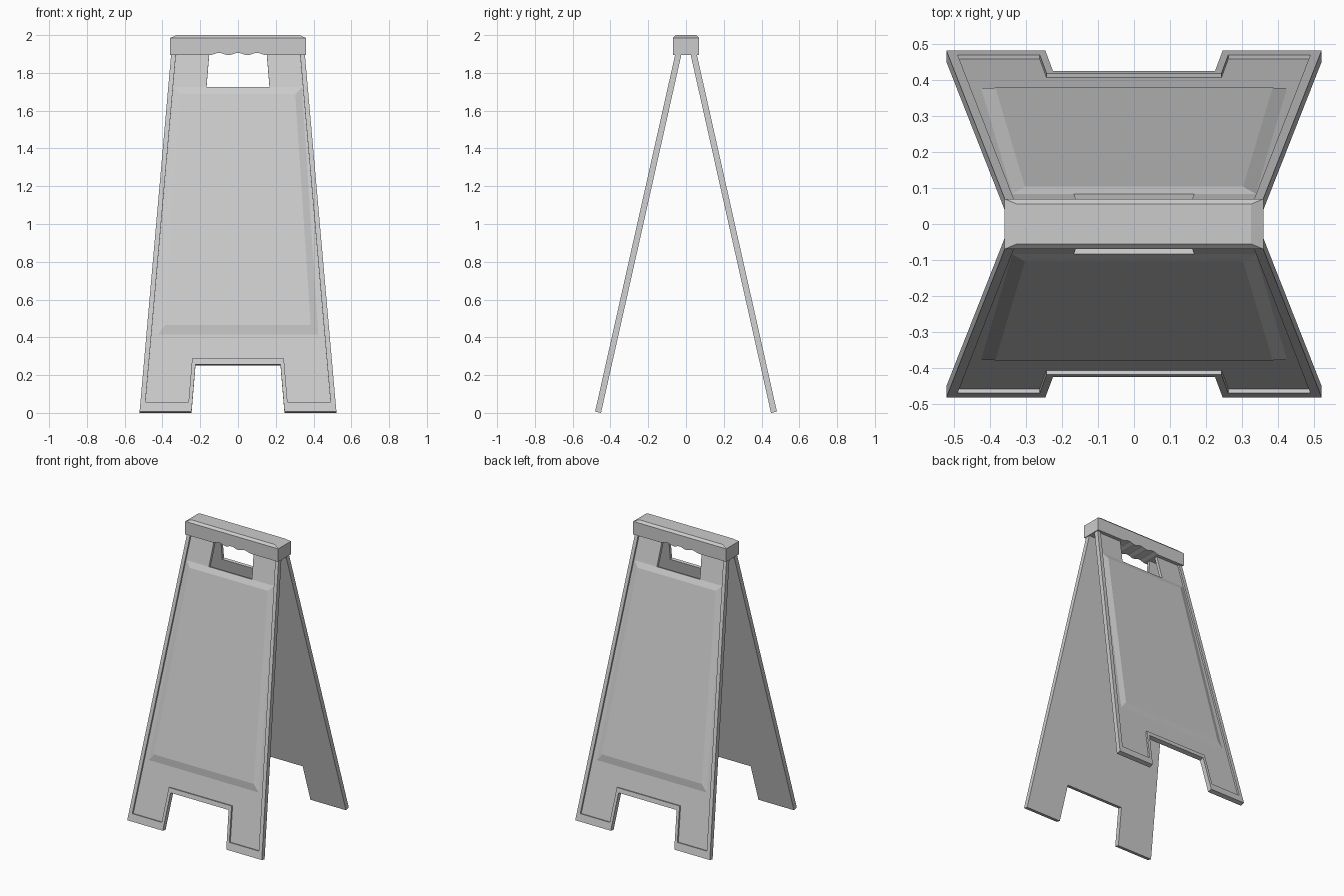
import bpy, bmesh, math
from mathutils import Vector

if "Cube" in bpy.data.objects:
    bpy.data.objects.remove(bpy.data.objects["Cube"])

TILT = math.atan(0.2243)
T, FLOOR = 0.032, 0.020          # full thickness, recessed floor level


def finish(bm, name):
    bmesh.ops.recalc_face_normals(bm, faces=bm.faces)
    mesh = bpy.data.meshes.new(name)
    bm.to_mesh(mesh)
    bm.free()
    obj = bpy.data.objects.new(name, mesh)
    bpy.context.collection.objects.link(obj)


def mirrored(half):
    return half + [(-x, z) for x, z in reversed(half)]


def make_panel(name, side):
    """Leaning board; side -1 is the front, +1 the back."""
    bm = bmesh.new()

    def ring(points, depth):
        out = []
        for x, z in points:
            v = z / math.cos(TILT)
            y = 0.45 - v * math.sin(TILT) + depth * math.cos(TILT)
            h = v * math.cos(TILT) + depth * math.sin(TILT)
            out.append(bm.verts.new(Vector((x, side * y, h))))
        return out

    # outline with leg cut-out at the bottom and handle opening at the top
    outer = mirrored([(0.167, 1.72), (0.15, 1.925), (0.351, 1.925),
                      (0.521, 0), (0.246, 0), (0.225, 0.25)])
    inner = mirrored([(0.167, 1.72), (0.15, 1.925), (0.326, 1.925),
                      (0.49, 0.05), (0.262, 0.05), (0.243, 0.28)])
    rim = range(2, 9)            # edges that carry the raised rim
    n = len(outer)
    back, front = ring(outer, 0), ring(outer, T)
    lip, floor = ring(inner, T), ring(inner, FLOOR)
    bm.faces.new(back)
    bm.faces.new(floor)
    for i in range(n):
        j = (i + 1) % n
        if i in rim:
            bm.faces.new((back[i], back[j], front[j], front[i]))
            bm.faces.new((front[i], front[j], lip[j], lip[i]))
            bm.faces.new((lip[i], lip[j], floor[j], floor[i]))
        else:
            bm.faces.new((back[i], back[j], floor[j], floor[i]))

    # raised sign field with sloping edges
    base = ring(mirrored([(0.338, 1.72), (0.425, 0.41)]), FLOOR)
    top = ring(mirrored([(0.303, 1.682), (0.385, 0.458)]), T)
    bm.faces.new(top)
    for i in range(4):
        j = (i + 1) % 4
        bm.faces.new((base[i], base[j], top[j], top[i]))

    bmesh.ops.delete(bm, geom=[v for v in bm.verts if not v.link_faces], context='VERTS')
    finish(bm, name)


def make_cap():
    """Hinge cap with a chamfered top and finger grooves underneath."""
    bm = bmesh.new()
    profile = [(-0.36, 1.985), (-0.36, 1.894)]
    for k in range(25):
        x = -0.15 + 0.3 * k / 24
        profile.append((x, 1.894 + 0.006 * (1 + math.cos(20 * math.pi * x))))
    profile += [(0.36, 1.894), (0.36, 1.985)]
    a = [bm.verts.new((x, -0.07, z)) for x, z in profile]
    b = [bm.verts.new((x, 0.07, z)) for x, z in profile]
    bm.faces.new(a)
    bm.faces.new(b)
    for i in range(len(a) - 1):
        bm.faces.new((a[i], a[i + 1], b[i + 1], b[i]))
    low = [a[0], a[-1], b[-1], b[0]]
    top = [bm.verts.new((sx * 0.325, sy * 0.055, 2.0))
           for sx, sy in ((-1, -1), (1, -1), (1, 1), (-1, 1))]
    bm.faces.new(top)
    for i in range(4):
        j = (i + 1) % 4
        bm.faces.new((low[i], low[j], top[j], top[i]))
    finish(bm, "hinge_cap")


make_panel("front_panel", -1)
make_panel("back_panel", 1)
make_cap()
